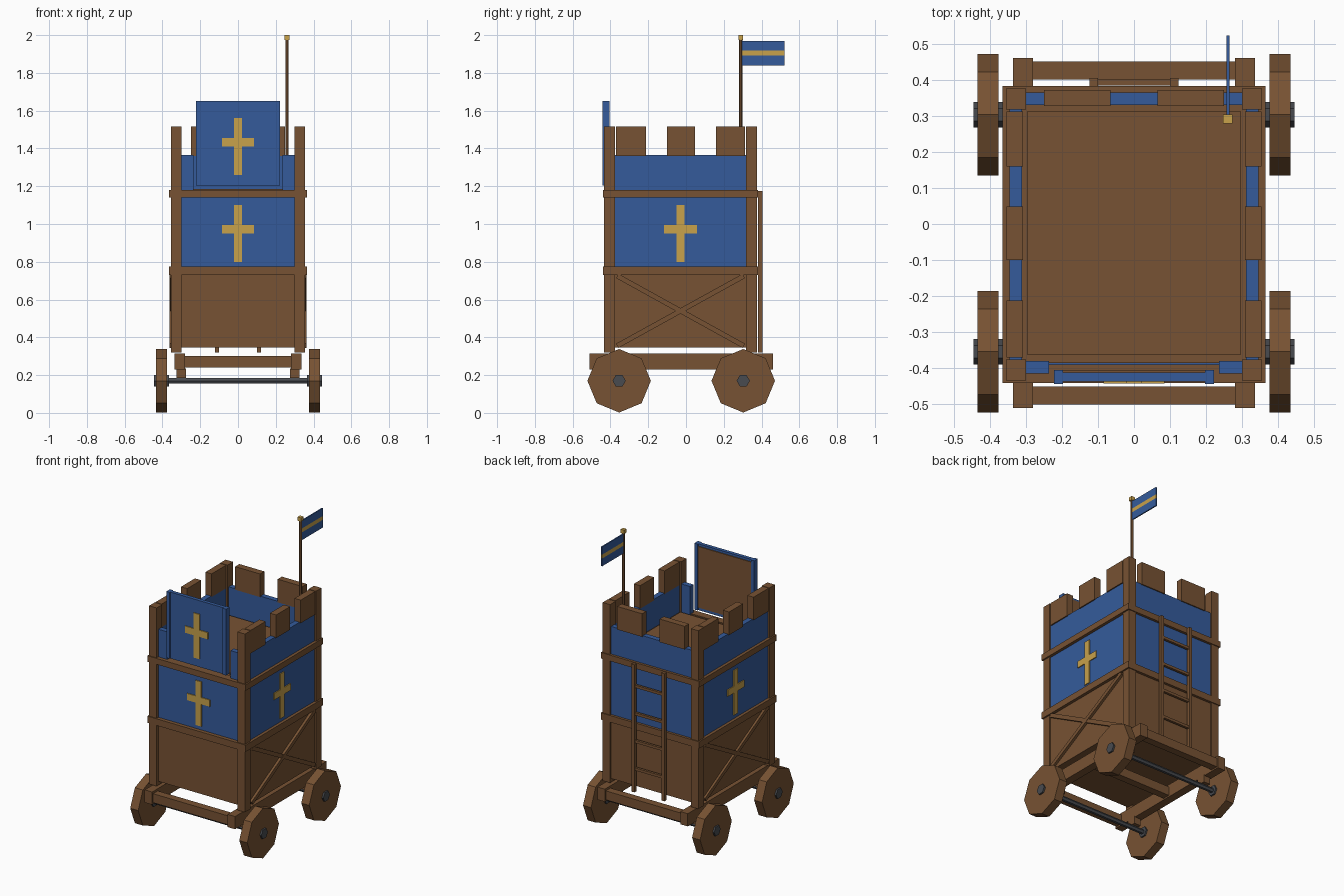
import bpy, math
from mathutils import Vector

if "Cube" in bpy.data.objects:
    bpy.data.objects.remove(bpy.data.objects["Cube"])


def material(name, rgb):
    m = bpy.data.materials.new(name)
    m.diffuse_color = (*rgb, 1)
    m.use_nodes = True
    m.node_tree.nodes["Principled BSDF"].inputs["Base Color"].default_value = m.diffuse_color
    return m


WOOD = material("brown wood", (0.185, 0.085, 0.033))
BLUE = material("blue paint", (0.035, 0.105, 0.33))
GOLD = material("gold paint", (0.58, 0.36, 0.07))
IRON = material("dark iron", (0.065, 0.07, 0.08))
CY = -0.029          # tower centre along y


def mesh_object(name, verts, faces, mat):
    me = bpy.data.meshes.new(name)
    me.from_pydata(verts, [], faces)
    me.materials.append(mat)
    ob = bpy.data.objects.new(name, me)
    bpy.context.collection.objects.link(ob)
    return ob


def box(name, x, y, z, mat=WOOD):
    """Box from (min, max) ranges on each axis."""
    x, y, z = sorted(x), sorted(y), sorted(z)
    v = [(a, b, c) for a in x for b in y for c in z]
    f = [(0, 1, 3, 2), (4, 6, 7, 5), (0, 4, 5, 1), (2, 3, 7, 6), (0, 2, 6, 4), (1, 5, 7, 3)]
    return mesh_object(name, v, f, mat)


def disc_x(name, n, r, x, y, z, mat):
    """Prism along the x axis."""
    v = [(xx, y + r * math.cos(2 * math.pi * i / n), z + r * math.sin(2 * math.pi * i / n))
         for xx in sorted(x) for i in range(n)]
    f = [(i, (i + 1) % n, n + (i + 1) % n, n + i) for i in range(n)]
    f += [tuple(reversed(range(n))), tuple(range(n, 2 * n))]
    return mesh_object(name, v, f, mat)


# wheels, hubs, axles and bearing blocks
for end, wy in (("front", -0.354), ("back", 0.303)):
    disc_x(end + "_axle", 6, 0.016, (-0.37, 0.37), wy, 0.17, IRON)
    for s in (-1, 1):
        disc_x(end + "_wheel", 8, 0.168, (s * 0.375, s * 0.434), wy, 0.17, WOOD)
        disc_x(end + "_hub", 6, 0.035, (s * 0.365, s * 0.445), wy, 0.17, IRON)
        box(end + "_bearing", (s * 0.275, s * 0.325), (wy - 0.03, wy + 0.03), (0.185, 0.235))

# chassis frame
for s in (-1, 1):
    box("side_beam", (s * 0.28, s * 0.335), (-0.51, 0.46), (0.23, 0.315))
for y in (-0.475, CY, 0.425):
    box("cross_beam", (-0.28, 0.28), (y - 0.025, y + 0.025), (0.24, 0.30))

# corner posts
for s in (-1, 1):
    for t in (-1, 1):
        box("corner_post", (s * 0.30, s * 0.355), (CY + t * 0.347, CY + t * 0.405), (0.32, 1.515))

# walls: brown below, blue above
for lo, hi, mat, nm in ((0.345, 0.75, WOOD, "lower_wall"), (0.75, 1.16, BLUE, "middle_wall"),
                        (1.16, 1.365, BLUE, "parapet")):
    for s in (-1, 1):
        box(nm + "_side", (s * 0.31, s * 0.345), (CY - 0.35, CY + 0.35), (lo, hi), mat)
    box(nm + "_back", (-0.305, 0.305), (0.33, 0.365), (lo, hi), mat)
    if nm == "parapet":      # gateway opening in the front parapet
        for s in (-1, 1):
            box(nm + "_front", (s * 0.235, s * 0.305), (-0.415, -0.38), (lo, hi), mat)
    else:
        box(nm + "_front", (-0.305, 0.305), (-0.415, -0.38), (lo, hi), mat)

# horizontal belts around the tower
for lo, hi in ((0.73, 0.775), (1.14, 1.18)):
    for s in (-1, 1):
        box("side_belt", (s * 0.32, s * 0.365), (CY - 0.411, CY + 0.411), (lo, hi))
        box("end_belt", (-0.32, 0.32), (CY + s * 0.36, CY + s * 0.411), (lo, hi))

# floors
box("bottom_floor", (-0.315, 0.315), (CY - 0.355, CY + 0.36), (0.345, 0.37))
box("deck_frame", (-0.312, 0.312), (-0.385, 0.332), (1.145, 1.175))
box("deck", (-0.295, 0.295), (-0.363, 0.313), (1.15, 1.185))

# merlons along the sides and back
for s in (-1, 1):
    for y in ((-0.37, -0.212), (-0.10, 0.048), (0.16, 0.312)):
        box("side_merlon", (s * 0.307, s * 0.353), y, (1.36, 1.515))
    box("back_merlon", (s * 0.065, s * 0.25), (0.327, 0.372), (1.36, 1.515))

# diagonal side braces
for s in (-1, 1):
    for t in (-1, 1):
        a = Vector((0, CY - 0.335, 0.54 - t * 0.185))
        b = Vector((0, CY + 0.335, 0.54 + t * 0.185))
        d = (b - a).normalized()
        n = Vector((0, -d.z, d.y)) * 0.013
        quad = [a - n, b - n, b + n, a + n]
        x0, x1 = s * 0.34, s * (0.362 if t > 0 else 0.360)
        v = [(x, p.y, p.z) for x in sorted((x0, x1)) for p in quad]
        mesh_object("side_brace", v, [(3, 2, 1, 0), (4, 5, 6, 7), (0, 1, 5, 4), (1, 2, 6, 5),
                                      (2, 3, 7, 6), (3, 0, 4, 7)], WOOD)

# raised drawbridge: blue leaf, side rails and wooden inner face
box("drawbridge", (-0.20, 0.20), (-0.436, -0.412), (1.205, 1.65), BLUE)
box("drawbridge_planks", (-0.197, 0.197), (-0.412, -0.406), (1.225, 1.635))
for s in (-1, 1):
    box("drawbridge_rail", (s * 0.197, s * 0.222), (-0.443, -0.405), (1.205, 1.65), BLUE)


# painted crosses
def cross_front(y, top):
    box("cross_upright", (-0.022, 0.022), (y - 0.006, y), (top - 0.30, top), GOLD)
    for s in (-1, 1):
        box("cross_arm", (s * 0.022, s * 0.085), (y - 0.006, y), (top - 0.15, top - 0.105), GOLD)


cross_front(-0.415, 1.10)
cross_front(-0.436, 1.56)
for s in (-1, 1):
    x = (s * 0.345, s * 0.351)
    box("cross_upright", x, (CY - 0.022, CY + 0.022), (0.80, 1.10), GOLD)
    for t in (-1, 1):
        box("cross_arm", x, (CY + t * 0.022, CY + t * 0.087), (0.95, 0.995), GOLD)

# ladder on the back
for s in (-1, 1):
    box("ladder_rail", (s * 0.10, s * 0.123), (0.381, 0.404), (0.32, 1.175))
for z in (0.475, 0.66, 0.845, 1.03):
    box("ladder_rung", (-0.10, 0.10), (0.384, 0.40), (z - 0.009, z + 0.009))

# flagpole, finial and striped flag
bpy.ops.mesh.primitive_cylinder_add(vertices=6, radius=0.009, depth=0.80, location=(0.26, 0.29, 1.58))
pole = bpy.context.object
pole.name = "flagpole"
pole.data.materials.append(WOOD)
box("finial", (0.247, 0.273), (0.278, 0.303), (1.975, 2.0), GOLD)
for z, mat in (((1.84, 1.892), BLUE), ((1.892, 1.918), GOLD), ((1.918, 1.97), BLUE)):
    box("flag_stripe", (0.256, 0.264), (0.295, 0.522), z, mat)
